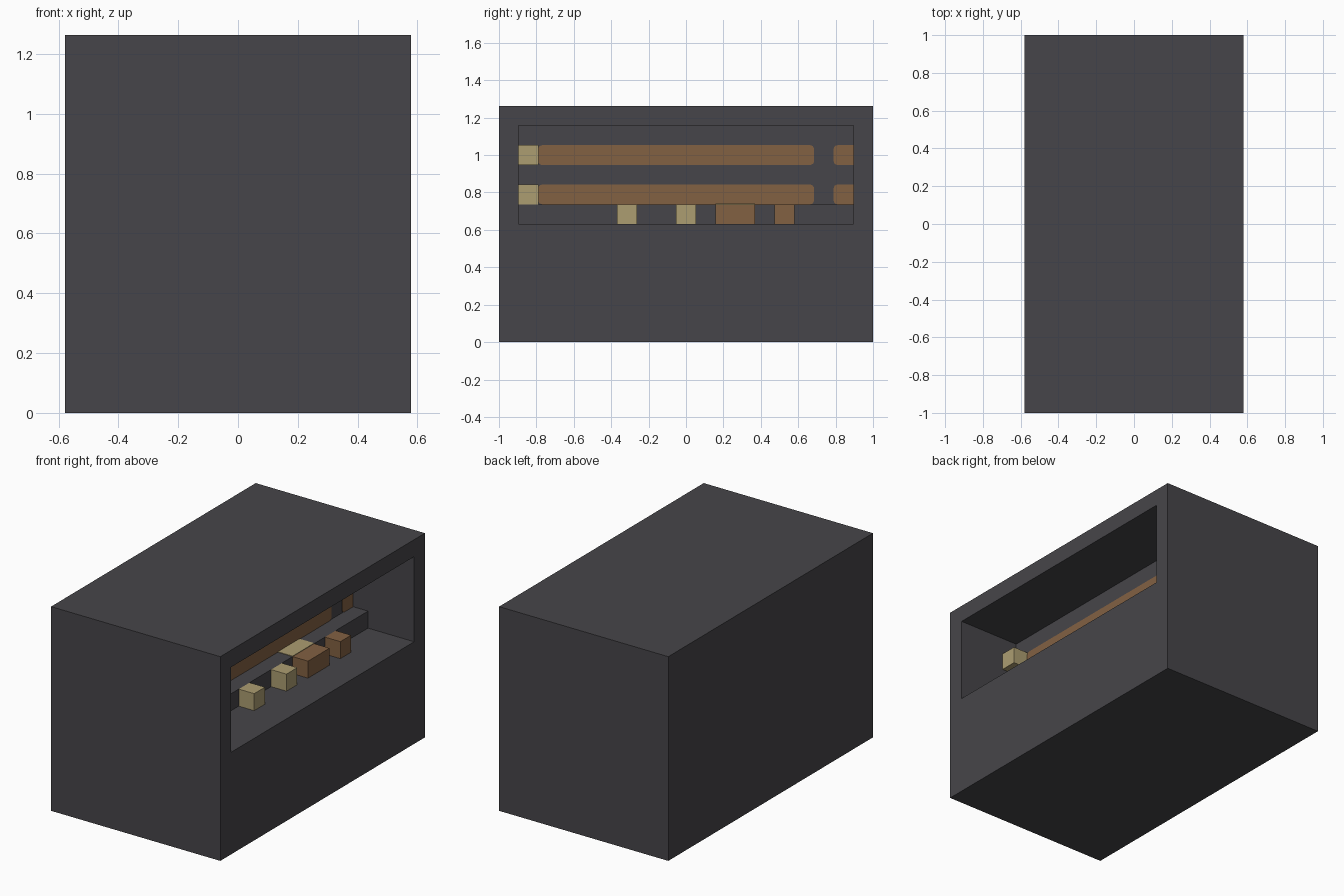
import bpy, bmesh
from mathutils import Vector

U = 2 / 19                     # grid unit: the case is 11 x 19 x 12 units
OFFSET = Vector((-5.5, -9.5, 0))

if "Cube" in bpy.data.objects:
    bpy.data.objects.remove(bpy.data.objects["Cube"], do_unlink=True)


def material(name, rgb):
    m = bpy.data.materials.new(name)
    m.use_nodes = True
    colour = (*rgb, 1)
    m.diffuse_color = colour
    m.node_tree.nodes["Principled BSDF"].inputs["Base Color"].default_value = colour
    return m


CHARCOAL = material("charcoal", (0.062, 0.060, 0.067))
BROWN = material("brown", (0.225, 0.119, 0.055))
CREAM = material("cream", (0.415, 0.340, 0.167))


def finish(name, bm, mat):
    bmesh.ops.recalc_face_normals(bm, faces=bm.faces)
    mesh = bpy.data.meshes.new(name)
    bm.to_mesh(mesh)
    bm.free()
    obj = bpy.data.objects.new(name, mesh)
    bpy.context.collection.objects.link(obj)
    mesh.materials.append(mat)
    return obj


def prism(name, profile, y0, y1, mat, round_ends=()):
    """Extrude an x-z outline along y; optionally round the corners at given ends."""
    bm = bmesh.new()
    verts = [bm.verts.new((Vector((x, y0, z)) + OFFSET) * U) for x, z in profile]
    face = bm.faces.new(verts)
    new = bmesh.ops.extrude_face_region(bm, geom=[face])["geom"]
    moved = [v for v in new if isinstance(v, bmesh.types.BMVert)]
    bmesh.ops.translate(bm, verts=moved, vec=(0, (y1 - y0) * U, 0))
    ends = [(y + OFFSET.y) * U for y in round_ends]
    edges = []
    for e in bm.edges:
        a, b = (v.co for v in e.verts)
        along_x = abs(a.y - b.y) + abs(a.z - b.z) < 1e-5
        if along_x and any(abs(a.y - y) < 1e-4 for y in ends):
            edges.append(e)
    if edges:
        bmesh.ops.bevel(bm, geom=edges, offset=0.02, segments=4,
                        profile=0.5, affect='EDGES')
    return finish(name, bm, mat)


def box(name, lo, hi, mat, round_ends=()):
    (x0, y0, z0), (x1, y1, z1) = lo, hi
    outline = [(x0, z0), (x1, z0), (x1, z1), (x0, z1)]
    return prism(name, outline, y0, y1, mat, round_ends)


# Case with a long stepped recess cut into its +x side
case = box("case", (0, 0, 0), (11, 19, 12), CHARCOAL)
recess = prism("recess_cutter", [(7, 7), (8, 7), (8, 6), (12, 6), (12, 11), (7, 11)],
               1, 18, CHARCOAL)
recess.hide_render = True
cut = case.modifiers.new("recess", 'BOOLEAN')
cut.operation = 'DIFFERENCE'
cut.solver = 'EXACT'
cut.object = recess
bpy.context.view_layer.objects.active = case
bpy.ops.object.modifier_apply(modifier=cut.name)
bpy.data.objects.remove(recess, do_unlink=True)

# Two rows on the recess wall: end block, long strip and short strip
for row, z in (("lower", 7), ("upper", 9)):
    box(row + "_end_block", (7, 1, z), (8, 2, z + 1), CREAM)
    box(row + "_long_strip", (7, 2, z), (7.04, 16, z + 1), BROWN, (2, 16))
    box(row + "_short_strip", (7, 17, z), (7.04, 18, z + 1), BROWN, (17,))

# Blocks standing on the recess floor against the step
for name, y0, y1, mat in (("front_key", 6, 7, CREAM), ("middle_key", 9, 10, CREAM),
                          ("wide_key", 11, 13, BROWN), ("back_key", 14, 15, BROWN)):
    box(name, (8, y0, 6), (9, y1, 7), mat)

# Thin plate on top of the step, behind the wide key
box("step_plate", (7, 11, 7), (8, 13, 7.03), CREAM)
